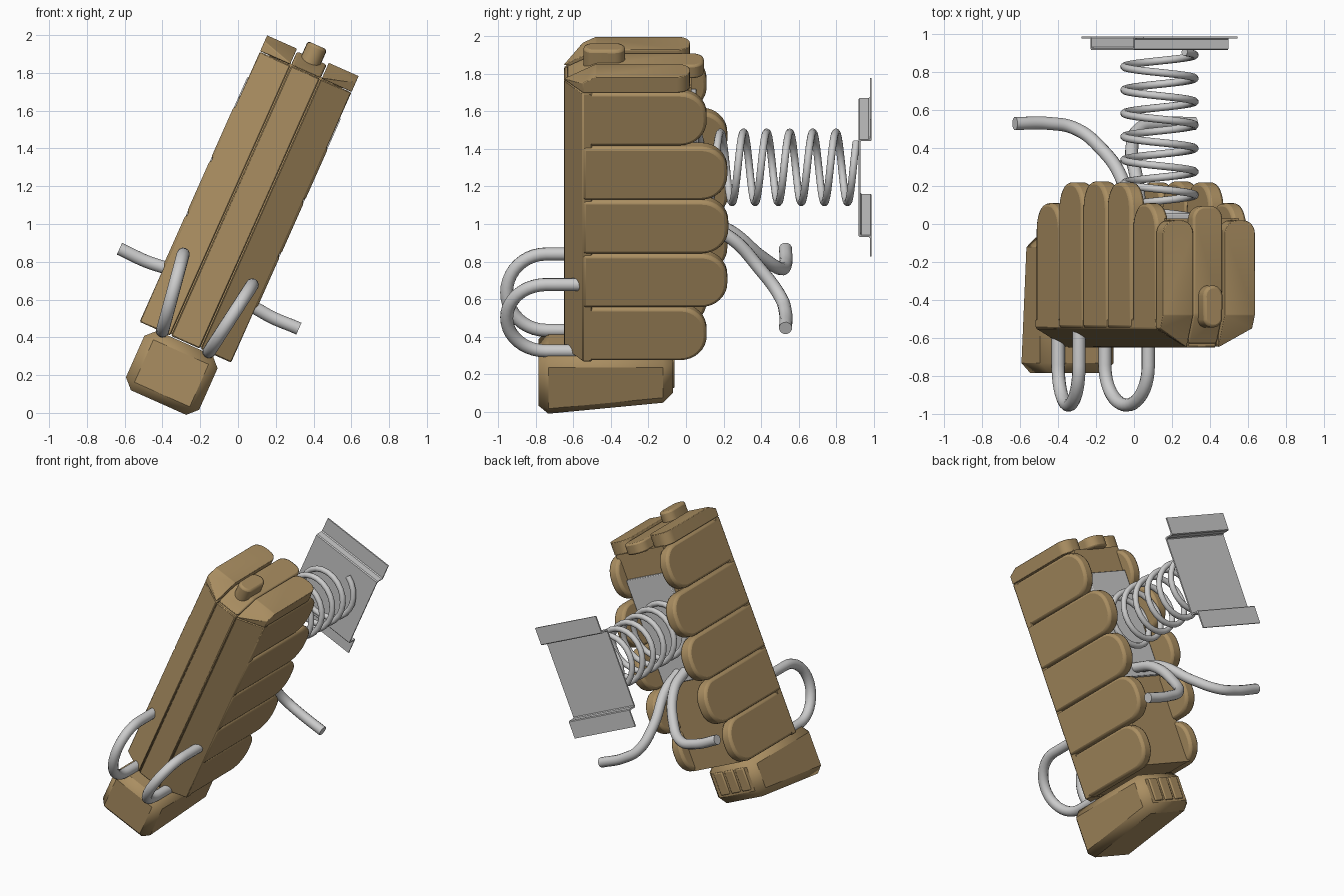
import bpy, bmesh
from math import sin, cos, pi, radians
from mathutils import Matrix, Vector

if "Cube" in bpy.data.objects:
    bpy.data.objects.remove(bpy.data.objects["Cube"])

# Everything is built upright in local (a, y, b) space, then leaned 24 degrees
LEAN = Matrix.Translation((0, 0, 1)) @ Matrix.Rotation(radians(24), 4, 'Y')
wood = bpy.data.materials.new("wood")
wood.diffuse_color = (0.40, 0.27, 0.12, 1)
wood.use_nodes = True
wood.node_tree.nodes["Principled BSDF"].inputs["Base Color"].default_value = wood.diffuse_color


def finish(ob, mat=None, smooth=30):
    bpy.ops.object.select_all(action='DESELECT')
    ob.select_set(True)
    bpy.context.view_layer.objects.active = ob
    if ob.type == 'CURVE':
        bpy.ops.object.convert(target='MESH')
        ob = bpy.context.view_layer.objects.active
    if mat:
        ob.data.materials.append(mat)
    ob.matrix_world = LEAN
    bpy.ops.object.shade_smooth_by_angle(angle=radians(smooth))
    return ob


def prism(name, pts, axis, lo, hi, mat=wood, bevel=0.0, segs=2, cut=None):
    """Extrude a profile: axis 'a' takes (y, b) points, axis 'b' takes (a, y)."""
    def place(p, t):
        return (t, p[0], p[1]) if axis == 'a' else (p[0], p[1], t)
    bm = bmesh.new()
    low = [bm.verts.new(place(p, lo)) for p in pts]
    high = [bm.verts.new(place(p, hi)) for p in pts]
    bm.faces.new(low)
    bm.faces.new(high)
    n = len(pts)
    for i in range(n):
        j = (i + 1) % n
        bm.faces.new((low[i], low[j], high[j], high[i]))
    if cut:
        res = bmesh.ops.bisect_plane(bm, geom=bm.verts[:] + bm.edges[:] + bm.faces[:],
                                     plane_co=cut[0], plane_no=cut[1], clear_outer=True)
        edges = [e for e in res['geom_cut'] if isinstance(e, bmesh.types.BMEdge)]
        bmesh.ops.holes_fill(bm, edges=[e for e in edges if e.is_boundary])
    bmesh.ops.recalc_face_normals(bm, faces=bm.faces[:])
    me = bpy.data.meshes.new(name)
    bm.to_mesh(me)
    bm.free()
    ob = bpy.data.objects.new(name, me)
    bpy.context.collection.objects.link(ob)
    if bevel:
        m = ob.modifiers.new("bevel", 'BEVEL')
        m.width, m.segments, m.limit_method = bevel, segs, 'ANGLE'
        m.angle_limit = radians(25)
    return finish(ob, mat, 30 if segs > 1 else 15)


def round_end(y0, y1, c0, c1, r, steps=8):
    """Rectangle in (y, c) whose +y corners are rounded."""
    arc = [i * pi / 2 / steps for i in range(steps + 1)]
    return ([(y0, c0)]
            + [(y1 - r + r * sin(t), c0 + r - r * cos(t)) for t in arc]
            + [(y1 - r + r * cos(t), c1 - r + r * sin(t)) for t in arc]
            + [(y0, c1)])


def rect(x0, x1, y0, y1):
    return [(x0, y0), (x1, y0), (x1, y1), (x0, y1)]


def tube(name, pts, radius, kind='POLY'):
    cu = bpy.data.curves.new(name, 'CURVE')
    cu.dimensions = '3D'
    cu.bevel_depth, cu.bevel_resolution, cu.use_fill_caps = radius, 4, True
    sp = cu.splines.new(kind)
    if kind == 'BEZIER':
        sp.bezier_points.add(len(pts) - 1)
        for bp, p in zip(sp.bezier_points, pts):
            bp.co = p
            bp.handle_left_type = bp.handle_right_type = 'AUTO'
    else:
        sp.points.add(len(pts) - 1)
        for q, p in zip(sp.points, pts):
            q.co = (*p, 1)
    ob = bpy.data.objects.new(name, cu)
    bpy.context.collection.objects.link(ob)
    return finish(ob, None, 50)


B0, STEP = -0.685, 0.313
TOP = B0 + 5 * STEP

# Inner core and front planks
prism("body_core", rect(-0.21, 0.21, -0.57, 0.03), 'b', B0 + 0.01, TOP + 0.01)
prism("front_plank_middle", rect(-0.083, 0.083, -0.65, -0.5), 'b', B0, TOP, bevel=0.006, segs=1)
for s, side in ((-1, "left"), (1, "right")):
    prism("front_plank_" + side,
          [(s * 0.265, -0.55), (s * 0.088, -0.65), (s * 0.088, -0.5), (s * 0.265, -0.5)],
          'b', B0, TOP, bevel=0.006, segs=1)

    # Side planks with round back ends
    for i, back in enumerate((0.11, 0.22, 0.225, 0.22, 0.11)):
        b = B0 + i * STEP
        out = 0.273 if 0 < i < 4 else 0.265
        lo, hi = sorted((s * 0.185, s * out))
        prism(f"side_plank_{side}_{i + 1}", round_end(-0.55, back, b + 0.002, b + STEP - 0.002, 0.14),
              'a', lo, hi, bevel=0.018)

    # Outer top caps, sloped at the front
    pr = [(s * c, y) for y, c in round_end(-0.55, 0.02, 0.265, 0.092, -0.0001)]
    body = [(s * c, y) for y, c in round_end(-0.5, 0.02, 0.092, 0.265, 0.07)][1:]
    prism("top_cap_" + side, [(s * 0.092, -0.65)] + body[:-1] + [(s * 0.265, -0.55)],
          'b', TOP + 0.003, 0.975, bevel=0.012, cut=((0, -0.48, 0.975), (0, -0.085, 0.17)))

    # Front loop handles
    top, low = Vector((s * 0.2, 0, -0.264)), Vector((s * 0.135, 0, -0.68))
    mid, half = (top + low) / 2, (top - low) / 2
    loop = [top + Vector((0, -0.56, 0))]
    loop += [mid + half * cos(k * pi / 20) + Vector((0, -0.745 - 0.21 * sin(k * pi / 20), 0))
             for k in range(21)]
    tube("front_loop_" + side, loop + [low + Vector((0, -0.56, 0))], 0.035)

    # Rear curved arms
    tube("rear_arm_" + side,
         [(s * 0.03, 0.03, 0.02), (s * 0.04, 0.22, -0.05), (s * 0.09, 0.4, -0.23),
          (s * 0.19, 0.505, -0.345), (s * 0.32, 0.53, -0.375), (s * 0.52, 0.53, -0.375)],
         0.035, 'BEZIER')

# Middle top cap and button
mid_cap = [(c, y) for y, c in round_end(-0.65, 0.095, -0.086, 0.086, 0.07)]
prism("top_cap_middle", mid_cap, 'b', TOP + 0.003, 0.962, bevel=0.012,
      cut=((0, -0.48, 0.962), (0, -0.085, 0.17)))
button = [(0.056 * cos(t), -0.435 + (0.055 if sin(t) >= 0 else -0.055) + 0.056 * sin(t))
          for t in [k * pi / 12 for k in range(24)]]
prism("top_button", button, 'b', 0.9, 1.035, bevel=0.015)

# Chamfered foot block with ribs on its back
prism("foot_block", [(-0.785, -0.69), (-0.785, -1.04), (-0.07, -0.965), (-0.07, -0.69)],
      'a', -0.212, 0.212, bevel=0.052, segs=1)
for i in (-1, 0, 1):
    prism(f"foot_rib_{i + 2}", rect(-0.1, -0.06, -0.9, -0.74), 'a',
          i * 0.095 - 0.038, i * 0.095 + 0.038, bevel=0.008)

# Spring seat, spring and stepped end plate
prism("spring_seat", rect(0.0, 0.055, -0.05, 0.71), 'a', -0.18, 0.18, None, bevel=0.005)
turns = [k * 2 * pi / 24 for k in range(int(7.15 * 24) + 1)]
tube("spring", [(0.187 * cos(t + radians(24)), 0.03 + 0.123 * t / (2 * pi),
                 0.33 + 0.187 * sin(t + radians(24))) for t in turns], 0.02)
half = [(0.277, 0.918), (0.284, 0.924), (0.284, 0.972), (0.29, 0.979), (0.40, 0.979)]
skin = [(-h, y) for h, y in reversed(half)] + half
outline = [(y, 0.33 + h) for h, y in skin] + [(y + 0.01, 0.33 + h * 0.966 if abs(h) < 0.3 else 0.33 + h)
                                            for h, y in reversed(skin)]
prism("end_plate", outline, 'a', -0.271, 0.271, None)
